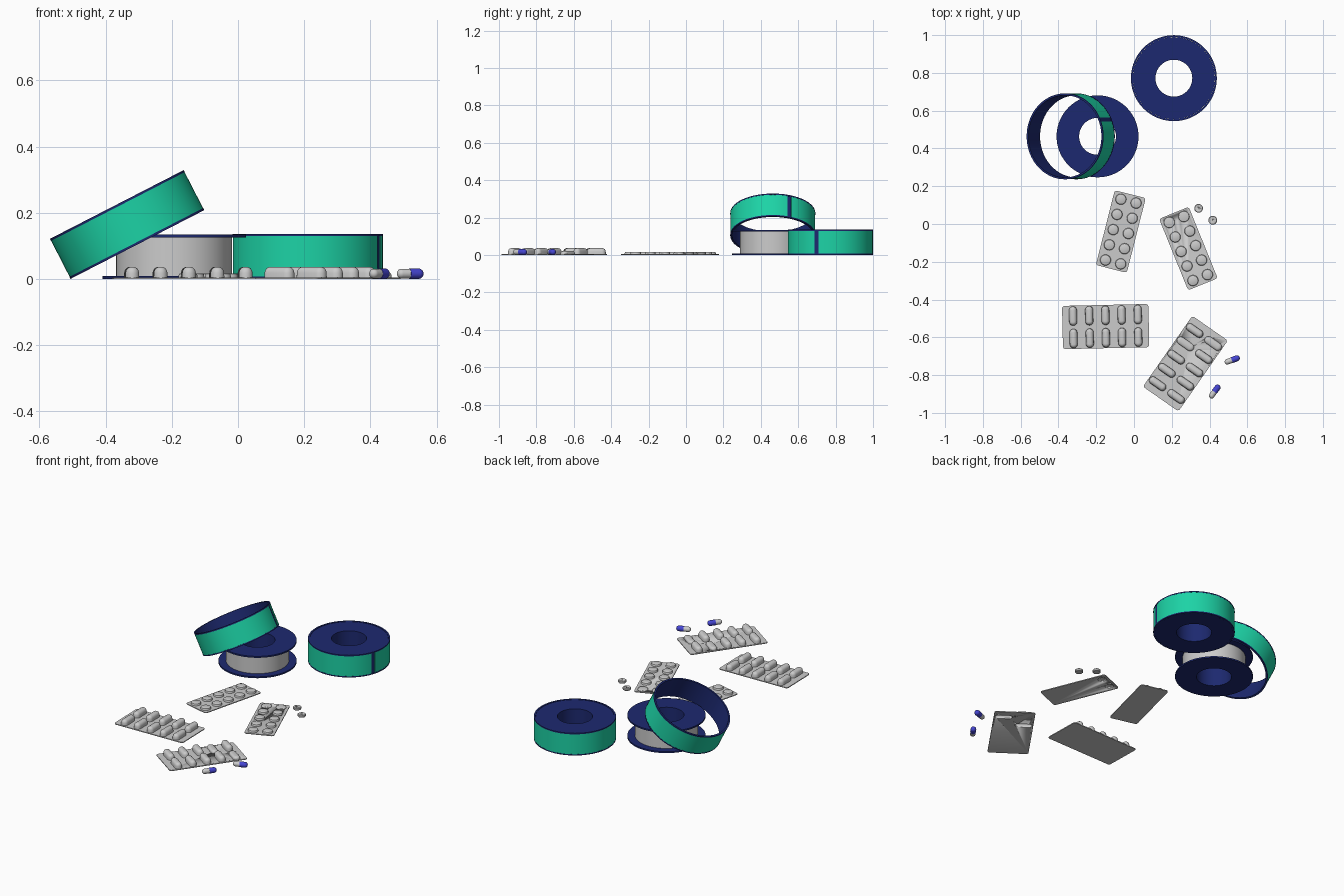
import bpy, bmesh
from math import pi, sin, cos, radians
from mathutils import Matrix

if "Cube" in bpy.data.objects:
    bpy.data.objects.remove(bpy.data.objects["Cube"])


def material(name, rgb):
    m = bpy.data.materials.new(name)
    m.diffuse_color = (*rgb, 1)
    m.use_nodes = True
    m.node_tree.nodes["Principled BSDF"].inputs["Base Color"].default_value = m.diffuse_color
    return m


NAVY = material("navy", (0.012, 0.022, 0.16))
GREEN = material("green", (0.012, 0.65, 0.38))
CAP_BLUE = material("cap_blue", (0.06, 0.06, 0.65))


def finish(name, bm, loc=(0, 0, 0), rot=(0, 0, 0), mat=None):
    bmesh.ops.recalc_face_normals(bm, faces=bm.faces)
    me = bpy.data.meshes.new(name)
    bm.to_mesh(me)
    bm.free()
    ob = bpy.data.objects.new(name, me)
    bpy.context.collection.objects.link(ob)
    ob.location, ob.rotation_euler = loc, rot
    if mat:
        me.materials.append(mat)
    bpy.ops.object.select_all(action='DESELECT')
    ob.select_set(True)
    bpy.context.view_layer.objects.active = ob
    bpy.ops.object.shade_smooth_by_angle(angle=radians(35))
    return ob


def lathe(name, prof, loc=(0, 0, 0), rot=(0, 0, 0), mat=None, closed=True,
          start=0.0, sweep=2 * pi, n=72):
    """Spin an (r, z) profile around z, whole or over an arc."""
    bm = bmesh.new()
    full = sweep > 2 * pi - 1e-4
    rings = []
    for i in range(n if full else n + 1):
        a = start + sweep * i / n
        rings.append([bm.verts.new((r * cos(a), r * sin(a), z)) for r, z in prof])
    k = len(prof)
    for i in range(n):
        p, q = rings[i], rings[(i + 1) % len(rings)]
        for j in range(k if closed else k - 1):
            bm.faces.new((p[j], q[j], q[(j + 1) % k], p[(j + 1) % k]))
    if not full:
        bm.faces.new(rings[0])
        bm.faces.new(rings[-1])
    bmesh.ops.remove_doubles(bm, verts=bm.verts, dist=1e-6)
    return finish(name, bm, loc, rot, mat)


def cut(ob, cutter_bm):
    """Subtract a temporary cutter given in the object's local space."""
    c = finish("cutter", cutter_bm, ob.location, ob.rotation_euler)
    c.hide_render = True
    mod = ob.modifiers.new("cut", 'BOOLEAN')
    mod.operation, mod.solver, mod.object = 'DIFFERENCE', 'EXACT', c
    bpy.context.view_layer.objects.active = ob
    bpy.ops.object.modifier_apply(modifier=mod.name)
    bpy.data.objects.remove(c)


# ---- dispenser spools ----
def spool(name, loc):
    lathe(name + "_reel", [(.0975, 0), (.217, 0), (.217, .009), (.112, .009), (.112, .125),
                           (.217, .125), (.217, .134), (.0975, .134)], loc, mat=NAVY)
    lathe(name + "_wound_tape", [(.110, .008), (.175, .008), (.175, .126), (.110, .126)], loc)


def cover(name, loc, rot, seam):
    h = .068
    lathe(name + "_liner", [(.2175, -h), (.2275, -h), (.2275, -h + .007), (.225, -h + .007),
                            (.225, h - .007), (.2275, h - .007), (.2275, h), (.2175, h)],
          loc, rot, NAVY)
    gap = radians(3)
    lathe(name + "_green_band", [(.224, -h + .006), (.2268, -h + .006),
                                 (.2268, h - .006), (.224, h - .006)],
          loc, rot, GREEN, start=seam + gap, sweep=2 * pi - 2 * gap)


spool("closed_spool", (.211, .772, 0))
cover("closed_cover", (.211, .772, .068), (0, 0, 0), radians(-19))
spool("open_spool", (-.193, .464, 0))
cover("leaning_cover", (-.335, .464, .1645), (0, radians(-27.2), 0), radians(23))


# ---- blister sheets ----
def stadium(cx, cy, half, r, n=12):
    pts = []
    for s, a0 in ((1, -pi / 2), (-1, pi / 2)):
        for i in range(n + 1):
            a = a0 + pi * i / n
            pts.append((cx + s * half + r * cos(a), cy + r * sin(a)))
    return pts


def add_rings(bm, loops, bottom=False):
    """Skin stacked (points, z) outlines and close the top."""
    rows = [[bm.verts.new((x, y, z)) for x, y in pts] for pts, z in loops]
    k = len(rows[0])
    for p, q in zip(rows, rows[1:]):
        for j in range(k):
            bm.faces.new((p[j], p[(j + 1) % k], q[(j + 1) % k], q[j]))
    bm.faces.new(rows[-1])
    if bottom:
        bm.faces.new(rows[0][::-1])


def rounded_rect(w, h, r, n=5):
    pts = []
    for k, (sx, sy) in enumerate(((1, 1), (-1, 1), (-1, -1), (1, -1))):
        for i in range(n + 1):
            a = (k + i / n) * pi / 2
            pts.append((sx * (w / 2 - r) + r * cos(a), sy * (h / 2 - r) + r * sin(a)))
    return pts


def blister(name, loc, angle, size, pitch, half, prof, popped):
    rot = (0, 0, radians(angle))
    bm = bmesh.new()
    outline = rounded_rect(*size, .014)
    add_rings(bm, [(outline, 0), (outline, .005)], True)
    sheet = finish(name + "_sheet", bm, loc, rot)
    bumps, holes = bmesh.new(), bmesh.new()
    for row in range(5):
        for col in range(2):
            x, y = (col - .5) * pitch[0], (2 - row) * pitch[1]
            used = (row, col) in popped
            f = .55 if used else 1          # emptied pockets are crushed
            add_rings(bumps, [(stadium(x, y, half, r + 1e-5), .004 + (z - .004) * f)
                              for r, z in prof])
            if used:
                o = stadium(x, y, half, prof[0][0] * .85)
                add_rings(holes, [(o, -.01), (o, .02)], True)
    finish(name + "_pockets", bumps, loc, rot)
    if popped:
        cut(sheet, holes)
    else:
        holes.free()


ROUND = dict(size=(.169, .408), pitch=(.083, .083), half=1e-4,
             prof=[(.029, .004), (.028, .012), (.0265, .0155), (.024, .017)])
LONG = dict(size=(.229, .457), pitch=(.119, .0857), half=.030,
            prof=[(.021, .004), (.0205, .018), (.019, .025), (.0155, .031),
                  (.010, .035), (.004, .0365)])
blister("round_blister_full", (-.07, -.04, 0), -14.2, popped=[], **ROUND)
blister("round_blister_used", (.288, -.13, 0), 22.1, popped=[(0, 0), (0, 1)], **ROUND)
blister("capsule_blister_full", (-.15, -.543, 0), -88.7, popped=[], **LONG)
blister("capsule_blister_used", (.272, -.739, 0), -34.9, popped=[(0, 1), (1, 0)], **LONG)

# ---- loose tablets with a score line ----
for i, (x, y, a) in enumerate(((.342, .083, -10), (.417, .02, -40))):
    tab = lathe(f"tablet_{i + 1}", [(0, 0), (.0205, 0), (.023, .003), (.023, .012),
                                    (.0205, .015), (0, .015)],
                (x, y, 0), (0, 0, radians(a)), closed=False, n=32)
    g = bmesh.new()
    bmesh.ops.create_cube(g, size=1, matrix=Matrix.Translation((0, 0, .0155))
                          @ Matrix.Diagonal((.06, .003, .006, 1)))
    cut(tab, g)

# ---- loose capsules: grey body and blue cap ----
def half_capsule(r, end, inner, s):
    arc = [(r * cos(t * pi / 16), s * (end - r + r * sin(t * pi / 16))) for t in range(8)]
    return [(0, inner), (r, inner)] + arc + [(0, s * end)]


for i, (x, y, a) in enumerate(((.52, -.72, 20), (.427, -.887, 54))):
    loc, rot = (x, y, .016), (0, pi / 2, radians(a))
    lathe(f"capsule_{i + 1}_body", half_capsule(.0148, .042, .004, -1), loc, rot,
          closed=False, n=32)
    lathe(f"capsule_{i + 1}_cap", half_capsule(.016, .042, -.002, 1), loc, rot, CAP_BLUE,
          closed=False, n=32)
